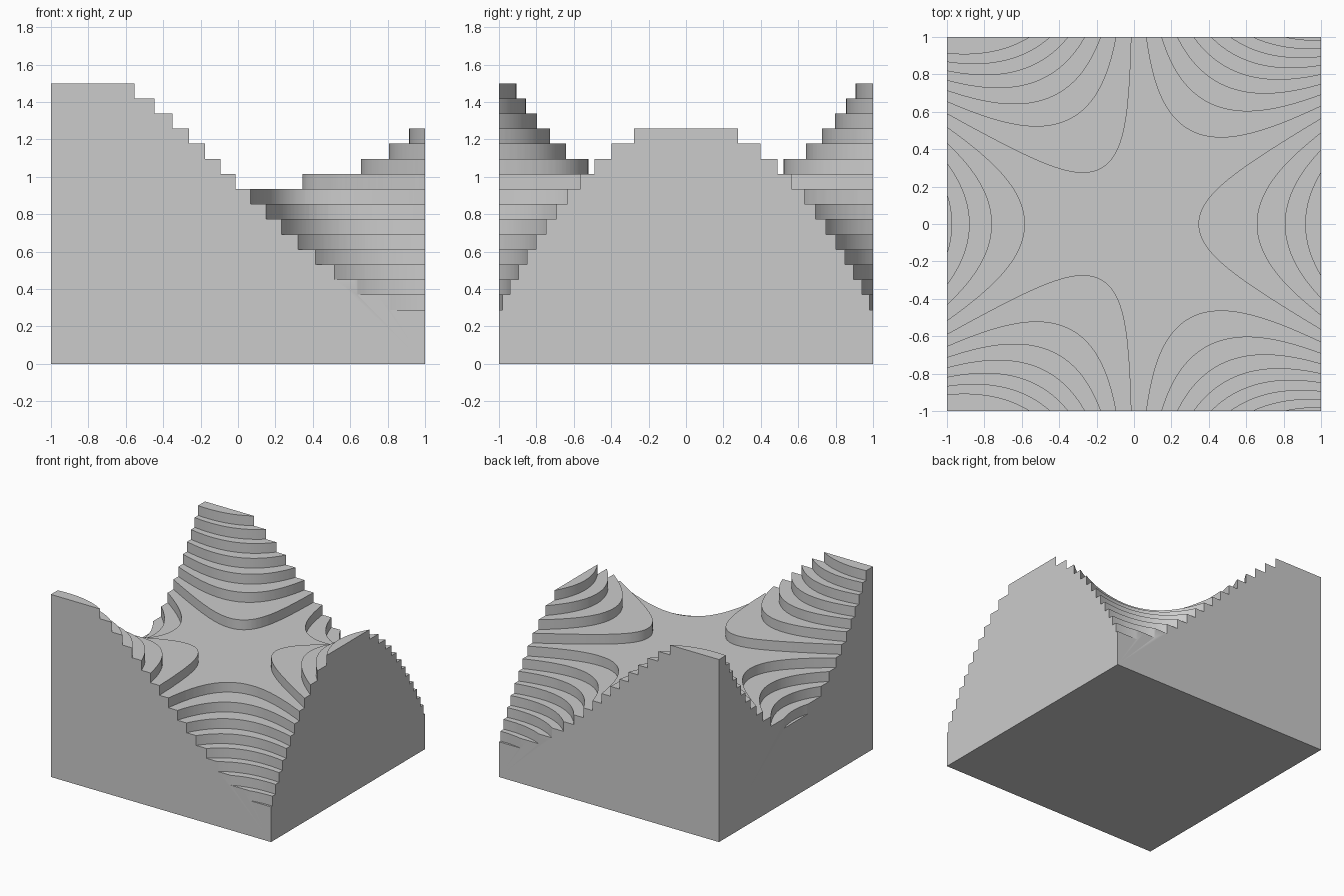
import bpy
import bmesh
import math

if "Cube" in bpy.data.objects:
    bpy.data.objects.remove(bpy.data.objects["Cube"], do_unlink=True)

# Terrace rule: a three-way saddle cut into even steps
FIRST_CUT = 0.041      # field value at the riser above the middle terrace
CUT_STEP = 0.242       # field value between risers
MIDDLE = 0.935         # height of the middle terrace
RISE = 0.0807          # height of one step
LOWEST, HIGHEST = -8, 7


def saddle(x, y):
    return x ** 3 - 3 * x * y * y


def terrace(face):
    mean = sum(v.co.z for v in face.verts) / len(face.verts)
    level = math.floor((mean - FIRST_CUT) / CUT_STEP) + 1
    return max(LOWEST, min(HIGHEST, level))


# Smooth saddle sheet, sliced along every riser
sheet = bmesh.new()
bmesh.ops.create_grid(sheet, x_segments=100, y_segments=100, size=1)
for v in sheet.verts:
    v.co.z = saddle(v.co.x, v.co.y)
bmesh.ops.triangulate(sheet, faces=sheet.faces[:])
for k in range(LOWEST, HIGHEST):
    bmesh.ops.bisect_plane(
        sheet, geom=sheet.verts[:] + sheet.edges[:] + sheet.faces[:], dist=1e-6,
        plane_co=(0, 0, FIRST_CUT + k * CUT_STEP), plane_no=(0, 0, 1))
sheet.verts.index_update()

# Stepped block, with vertices shared between treads, risers and sides
block = bmesh.new()
shared = {}


def point(v, level):
    key = (v.index, level)
    if key not in shared:
        z = 0 if level is None else MIDDLE + level * RISE
        shared[key] = block.verts.new((v.co.x, v.co.y, z))
    return shared[key]


def add_face(points):
    loop = [p for i, p in enumerate(points) if p is not points[i - 1]]
    if len(loop) > 2 and not block.faces.get(loop):
        block.faces.new(loop)


# Flat treads
levels = {f: terrace(f) for f in sheet.faces}
for f, level in levels.items():
    add_face([point(v, level) for v in f.verts])

# Curved risers between neighbouring treads
for e in sheet.edges:
    if len(e.link_faces) == 2:
        low, high = sorted(levels[f] for f in e.link_faces)
        if low != high:
            a, b = e.verts
            add_face([point(a, low), point(b, low), point(b, high), point(a, high)])

# Four flat sides, each one stepped outline
for axis in (0, 1):
    for side in (-1, 1):
        rim = [e for e in sheet.edges if e.is_boundary
               and all(abs(v.co[axis] - side) < 1e-4 for v in e.verts)]
        rim.sort(key=lambda e: e.verts[0].co[1 - axis] + e.verts[1].co[1 - axis])
        outline = []
        for e in rim:
            level = levels[e.link_faces[0]]
            ends = sorted(e.verts, key=lambda v: v.co[1 - axis])
            outline += [point(v, level) for v in ends]
            if e is rim[0]:
                outline.insert(0, point(ends[0], None))
        outline.append(point(ends[1], None))
        add_face(outline)

# Underside
corners = [v for v in block.verts if v.co.z == 0]
corners.sort(key=lambda v: math.atan2(v.co.y, v.co.x))
add_face(corners)
sheet.free()

# Merge the flat treads into single faces and tidy the normals
bmesh.ops.recalc_face_normals(block, faces=block.faces[:])
treads = [e for e in block.edges if len(e.link_faces) == 2
          and all(abs(f.normal.z) > 0.99 for f in e.link_faces)]
bmesh.ops.dissolve_edges(block, edges=treads, use_verts=False)

mesh = bpy.data.meshes.new("terraced_saddle")
block.to_mesh(mesh)
block.free()
terrain = bpy.data.objects.new("terraced_saddle", mesh)
bpy.context.collection.objects.link(terrain)

# Plain grey finish
GREY = (0.6, 0.6, 0.6, 1)
grey = bpy.data.materials.new("light_grey")
grey.use_nodes = True
grey.diffuse_color = GREY
grey.node_tree.nodes["Principled BSDF"].inputs["Base Color"].default_value = GREY
mesh.materials.append(grey)

bpy.context.view_layer.objects.active = terrain
terrain.select_set(True)
bpy.ops.object.shade_smooth_by_angle(angle=math.radians(30))
